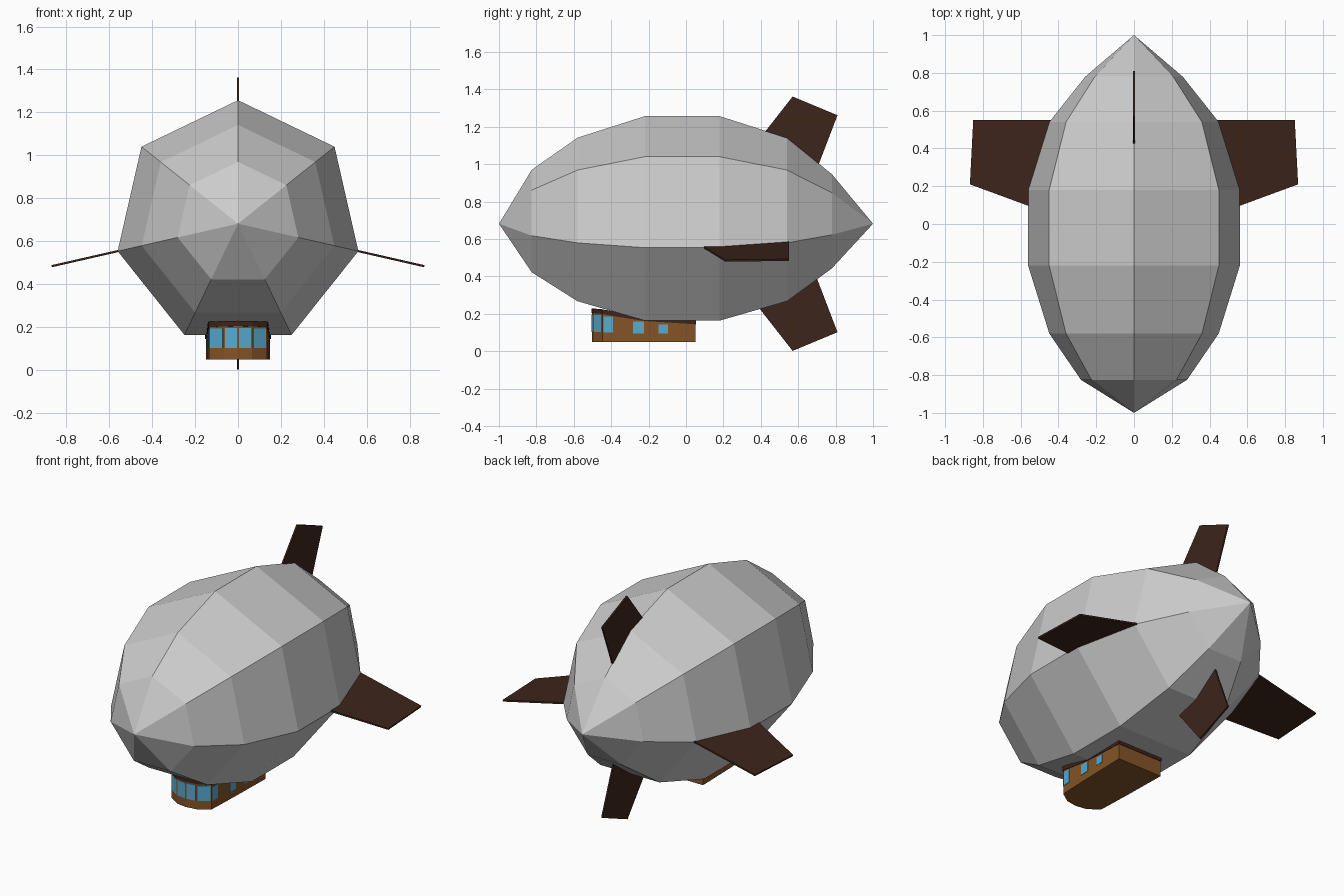
import bpy, bmesh
from math import sin, cos, tau
from mathutils import Vector

if "Cube" in bpy.data.objects:
    bpy.data.objects.remove(bpy.data.objects["Cube"])


def material(name, rgb):
    m = bpy.data.materials.new(name)
    m.diffuse_color = (*rgb, 1)
    m.use_nodes = True
    m.node_tree.nodes["Principled BSDF"].inputs["Base Color"].default_value = m.diffuse_color
    return m


WOOD = material("wood", (0.23, 0.09, 0.02))
DARK = material("dark_wood", (0.045, 0.018, 0.011))
GLASS = material("glass", (0.10, 0.40, 0.62))


def make(name, verts, faces, mat=None):
    bm = bmesh.new()
    vs = [bm.verts.new(v) for v in verts]
    for f in faces:
        bm.faces.new([vs[i] for i in f])
    bmesh.ops.remove_doubles(bm, verts=bm.verts, dist=1e-5)
    bmesh.ops.recalc_face_normals(bm, faces=bm.faces)
    me = bpy.data.meshes.new(name)
    bm.to_mesh(me)
    bm.free()
    ob = bpy.data.objects.new(name, me)
    bpy.context.collection.objects.link(ob)
    if mat:
        me.materials.append(mat)
    return ob


def slab(name, quad, offset, mat):
    """Four-cornered plate, thickened by +/- offset."""
    verts = [p - offset for p in quad] + [p + offset for p in quad]
    faces = [(3, 2, 1, 0), (4, 5, 6, 7)]
    faces += [(i, (i + 1) % 4, (i + 1) % 4 + 4, i + 4) for i in range(4)]
    return make(name, verts, faces, mat)


# Seven-sided gas envelope: (y, radius) rings, closed at both points
AXIS_Z, SIDES = 0.682, 7
rings = [(-1, 0), (-0.825, 0.288), (-0.58, 0.46), (-0.22, 0.575),
         (0.18, 0.575), (0.54, 0.46), (0.78, 0.265), (1, 0)]
verts = [(0, -1, AXIS_Z)]
for y, r in rings[1:-1]:
    verts += [(r * sin(tau * i / SIDES), y, AXIS_Z + r * cos(tau * i / SIDES))
              for i in range(SIDES)]
verts.append((0, 1, AXIS_Z))
faces = []
last = len(verts) - 1
for i in range(SIDES):
    j = (i + 1) % SIDES
    faces.append((0, 1 + i, 1 + j))
    faces.append((last, last - SIDES + j, last - SIDES + i))
    for k in range(len(rings) - 3):
        a, b = 1 + k * SIDES, 1 + (k + 1) * SIDES
        faces.append((a + i, b + i, b + j, a + j))
make("envelope", verts, faces)


# Tail fins: (y, distance from axis) outline swung round the axis
def fin(name, outline, angle):
    out = Vector((sin(angle), 0, cos(angle)))
    quad = [out * r + Vector((0, y, AXIS_Z)) for y, r in outline]
    slab(name, quad, out.cross(Vector((0, 1, 0))) * 0.005, DARK)


upright = [(0.57, 0.68), (0.81, 0.58), (0.68, 0.24), (0.39, 0.45)]
level = [(0.21, 0.89), (0.55, 0.872), (0.55, 0.40), (0.07, 0.50)]
fin("top_fin", upright, 0)
fin("bottom_fin", upright, tau / 2)
fin("right_fin", level, tau * 2 / 7)
fin("left_fin", level, -tau * 2 / 7)

# Gondola: right half of plan as (x, y, wall top), rounded at the nose
plan = [(0, -0.503, 0.208), (0.066, -0.493, 0.207), (0.135, -0.447, 0.203),
        (0.138, -0.39, 0.192), (0.144, -0.22, 0.165), (0.15, 0.05, 0.147)]


def shell(name, low, high, grow, mat):
    """Closed mirrored body between two height functions of the wall top."""
    right = [(x + (grow if x else 0), y + (grow if y > 0 else -grow), t)
             for x, y, t in plan]
    loop = right + [(-x, y, t) for x, y, t in reversed(right[1:])]
    n = len(loop)
    verts = [(x, y, low(t)) for x, y, t in loop]
    verts += [(x, y, high(t)) for x, y, t in loop]
    faces = [(i, (i + 1) % n, (i + 1) % n + n, i + n) for i in range(n)]
    for base in (0, n):
        faces.append((base, base + 1, base + n - 1))
        faces += [(base + i, base + i + 1, base + n - i - 1, base + n - i)
                  for i in range(1, len(plan) - 1)]
    make(name, verts, faces, mat)


shell("gondola_cabin", lambda t: 0.05, lambda t: t, 0, WOOD)
shell("gondola_roof", lambda t: t - 0.003, lambda t: t + 0.022, 0.003, DARK)


# Windows: panes laid on a wall segment between fractions f0 and f1
def window(name, seg, f0, f1, z0, z1):
    for label, s in (("right", 1), ("left", -1)):
        a, b = (Vector((s * plan[i][0], plan[i][1], 0)) for i in (seg, seg + 1))
        p, q = a.lerp(b, f0), a.lerp(b, f1)
        lo, hi = Vector((0, 0, z0)), Vector((0, 0, z1))
        normal = (b - a).normalized().cross(Vector((0, 0, 1)))
        slab(f"{label}_{name}", [p + lo, q + lo, q + hi, p + hi],
             normal * 0.002, GLASS)


window("front_inner_window", 0, 0.06, 0.93, 0.102, 0.196)
window("front_outer_window", 1, 0.07, 0.93, 0.102, 0.194)
window("side_window_1", 2, 0.12, 0.98, 0.1, 0.185)
window("side_window_2", 3, 0.62, 0.97, 0.095, 0.158)
window("side_window_3", 4, 0.27, 0.46, 0.095, 0.143)
